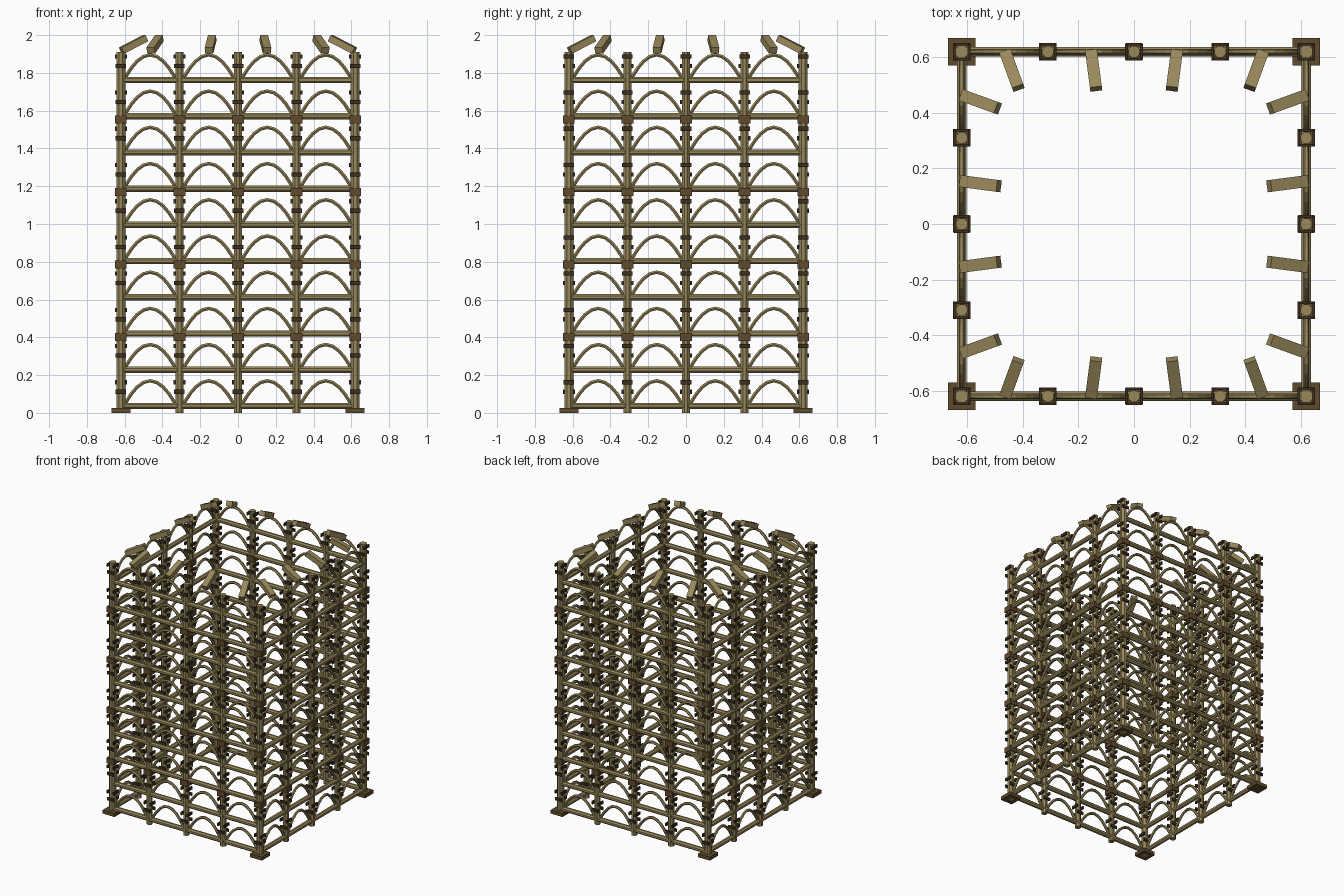
import bpy, bmesh, math
from mathutils import Vector, Matrix

if "Cube" in bpy.data.objects:
    bpy.data.objects.remove(bpy.data.objects["Cube"])

HALF = 0.62           # distance from centre to each wall
BAY = 0.31            # post spacing
STEP = 0.1917         # storey height
LEVELS = [0.037 + STEP * i for i in range(10)]


def material(name, rgb):
    m = bpy.data.materials.new(name)
    m.diffuse_color = (*rgb, 1)
    m.use_nodes = True
    m.node_tree.nodes["Principled BSDF"].inputs["Base Color"].default_value = m.diffuse_color
    return m


cane = material("olive cane", (0.32, 0.25, 0.105))
brown = material("brown wood", (0.115, 0.068, 0.025))
rope = material("dark binding", (0.045, 0.028, 0.012))


def finish(bm, name, mat):
    bmesh.ops.recalc_face_normals(bm, faces=bm.faces[:])
    me = bpy.data.meshes.new(name)
    bm.to_mesh(me)
    bm.free()
    me.materials.append(mat)
    ob = bpy.data.objects.new(name, me)
    bpy.context.collection.objects.link(ob)
    return ob


def box(bm, centre, size, rot=Matrix()):
    mat = Matrix.Translation(centre) @ rot @ Matrix.Diagonal((*size, 1))
    bmesh.ops.create_cube(bm, size=1, matrix=mat)


def rod(bm, a, b, r, sides=8):
    a, b = Vector(a), Vector(b)
    d = b - a
    rot = d.to_track_quat('Z', 'Y').to_matrix().to_4x4()
    turn = Matrix.Rotation(math.pi / sides, 4, 'Z')
    bmesh.ops.create_cone(bm, cap_ends=True, segments=sides, radius1=r, radius2=r,
                          depth=d.length, matrix=Matrix.Translation((a + b) / 2) @ rot @ turn)


def tube(bm, pts, r, sides=6):
    # sweep a ring along a path lying in a plane of constant y
    rings = []
    for i, p in enumerate(pts):
        t = (pts[min(i + 1, len(pts) - 1)] - pts[max(i - 1, 0)]).normalized()
        side = Vector((0, 1, 0))
        up = t.cross(side)
        rings.append([bm.verts.new(p + r * (math.cos(a) * side + math.sin(a) * up))
                      for a in (math.tau * k / sides for k in range(sides))])
    for q, s in zip(rings, rings[1:]):
        for k in range(sides):
            n = (k + 1) % sides
            bm.faces.new((q[k], q[n], s[n], s[k]))
    bm.faces.new(rings[0])
    bm.faces.new(rings[-1])


# Positions of the posts around the square
spots = [(i * BAY, j * BAY) for i in range(-2, 3) for j in range(-2, 3)
         if max(abs(i), abs(j)) == 2]

# Upright posts, thicker at the corners
bm = bmesh.new()
for x, y in spots:
    corner = abs(x) > 0.5 and abs(y) > 0.5
    rod(bm, (x, y, 0), (x, y, 1.91), 0.025 if corner else 0.022)
finish(bm, "posts", cane)

# Square joint blocks on every second storey
bm = bmesh.new()
for x, y in spots:
    for z in LEVELS[2::2]:
        box(bm, (x, y, z - 0.018), (0.062, 0.062, 0.042))
finish(bm, "joint_blocks", brown)

# Binding strips: side pair and front/back pair at staggered heights
bm = bmesh.new()
for x, y in spots:
    for z in LEVELS:
        for s in (-1, 1):
            box(bm, (x + s * 0.027, y, z + 0.125), (0.010, 0.056, 0.022))
            box(bm, (x, y + s * 0.027, z + 0.075), (0.056, 0.010, 0.022))
finish(bm, "post_bindings", rope)

# Corner feet
bm = bmesh.new()
for x in (-HALF, HALF):
    for y in (-HALF, HALF):
        box(bm, (x, y, 0.0135), (0.1, 0.1, 0.027))
finish(bm, "corner_feet", brown)

# Four matching walls: beams, arches and leaning top boards
for n, side in enumerate(("front", "right", "back", "left")):
    turn = Matrix.Rotation(n * math.pi / 2, 4, 'Z')

    bm = bmesh.new()
    for z in LEVELS:
        rod(bm, (-HALF, -HALF, z), (HALF, -HALF, z), 0.018)
    finish(bm, side + "_beams", cane).matrix_world = turn

    bm = bmesh.new()
    for z in LEVELS:
        for b in range(4):
            cx = (b - 1.5) * BAY
            pts = []
            for k in range(13):
                u = -math.cos(math.pi * k / 12)
                pts.append(Vector((cx + 0.138 * u, -HALF, z + 0.133 * (1 - u * u))))
            tube(bm, pts, 0.0105)
    finish(bm, side + "_arches", cane).matrix_world = turn

    bm = bmesh.new()
    for b in range(4):
        cx = (b - 1.5) * BAY
        yaw = math.copysign(math.radians(7.5 if abs(cx) < 0.3 else 20), cx)
        rot = Matrix.Rotation(yaw, 4, 'Z') @ Matrix.Rotation(math.radians(26), 4, 'X')
        x = cx - 0.075 * math.sin(yaw)
        box(bm, (x, -0.553, 1.951), (0.043, 0.15, 0.036), rot)
    finish(bm, side + "_top_boards", cane).matrix_world = turn
